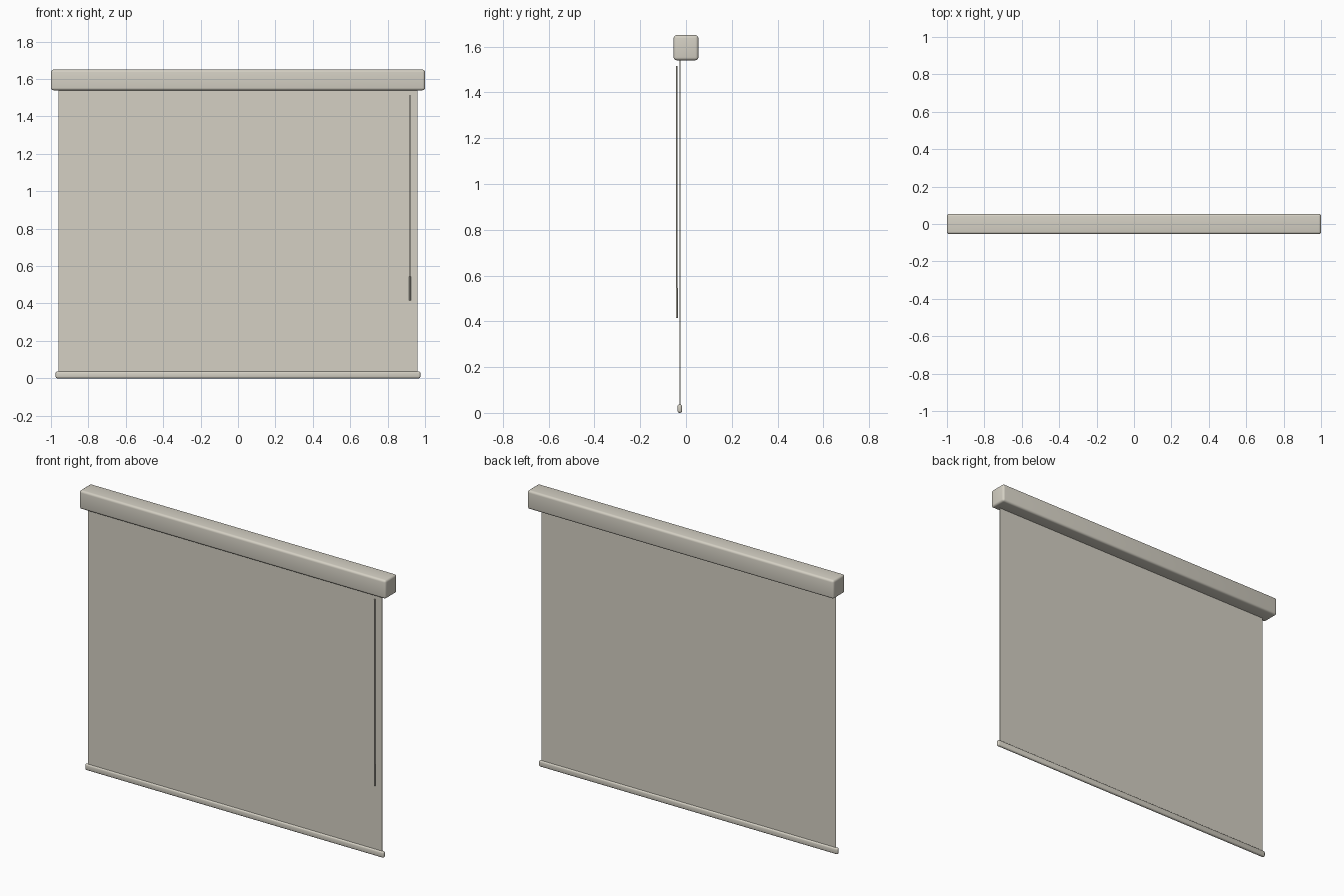
import bpy
import bmesh
import math

old = bpy.data.objects.get("Cube")
if old:
    bpy.data.objects.remove(old, do_unlink=True)


def make_material(name, rgb):
    mat = bpy.data.materials.new(name)
    mat.use_nodes = True
    mat.diffuse_color = (*rgb, 1)
    bsdf = mat.node_tree.nodes["Principled BSDF"]
    bsdf.inputs["Base Color"].default_value = (*rgb, 1)
    bsdf.inputs["Roughness"].default_value = 0.6
    return mat


def finish(obj, name, mat):
    obj.name = name
    obj.data.name = name
    obj.data.materials.append(mat)
    bpy.ops.object.shade_smooth_by_angle(angle=math.radians(40))
    return obj


def box(name, centre, size, mat, bevel=0, segments=3):
    bpy.ops.mesh.primitive_cube_add(size=1, location=centre)
    obj = bpy.context.object
    obj.scale = size
    bpy.ops.object.transform_apply(location=False, rotation=False, scale=True)
    if bevel:
        bm = bmesh.new()
        bm.from_mesh(obj.data)
        bmesh.ops.bevel(bm, geom=bm.edges[:], offset=bevel, segments=segments,
                        profile=0.5, affect="EDGES")
        bm.to_mesh(obj.data)
        bm.free()
    return finish(obj, name, mat)


def rod(name, x, y, bottom, top, radius, mat):
    bpy.ops.mesh.primitive_cylinder_add(
        vertices=12, radius=radius, depth=top - bottom,
        location=(x, y, (bottom + top) / 2))
    return finish(bpy.context.object, name, mat)


stone = make_material("warm stone", (0.66, 0.63, 0.55))

# Headbox hiding the roller
box("headbox", (0, 0, 1.595), (2, 0.108, 0.11), stone, bevel=0.013, segments=4)

# Hanging fabric sheet, running from inside the headbox to the bottom bar
box("fabric_sheet", (0, -0.027, 0.80), (1.92, 0.004, 1.56), stone)

# Weighted bottom bar
box("bottom_bar", (0, -0.027, 0.0185), (1.95, 0.02, 0.037), stone, bevel=0.009)

# Control wand with a slightly thicker grip
rod("control_wand", 0.92, -0.04, 0.54, 1.515, 0.0035, stone)
rod("wand_grip", 0.92, -0.04, 0.415, 0.545, 0.0045, stone)
